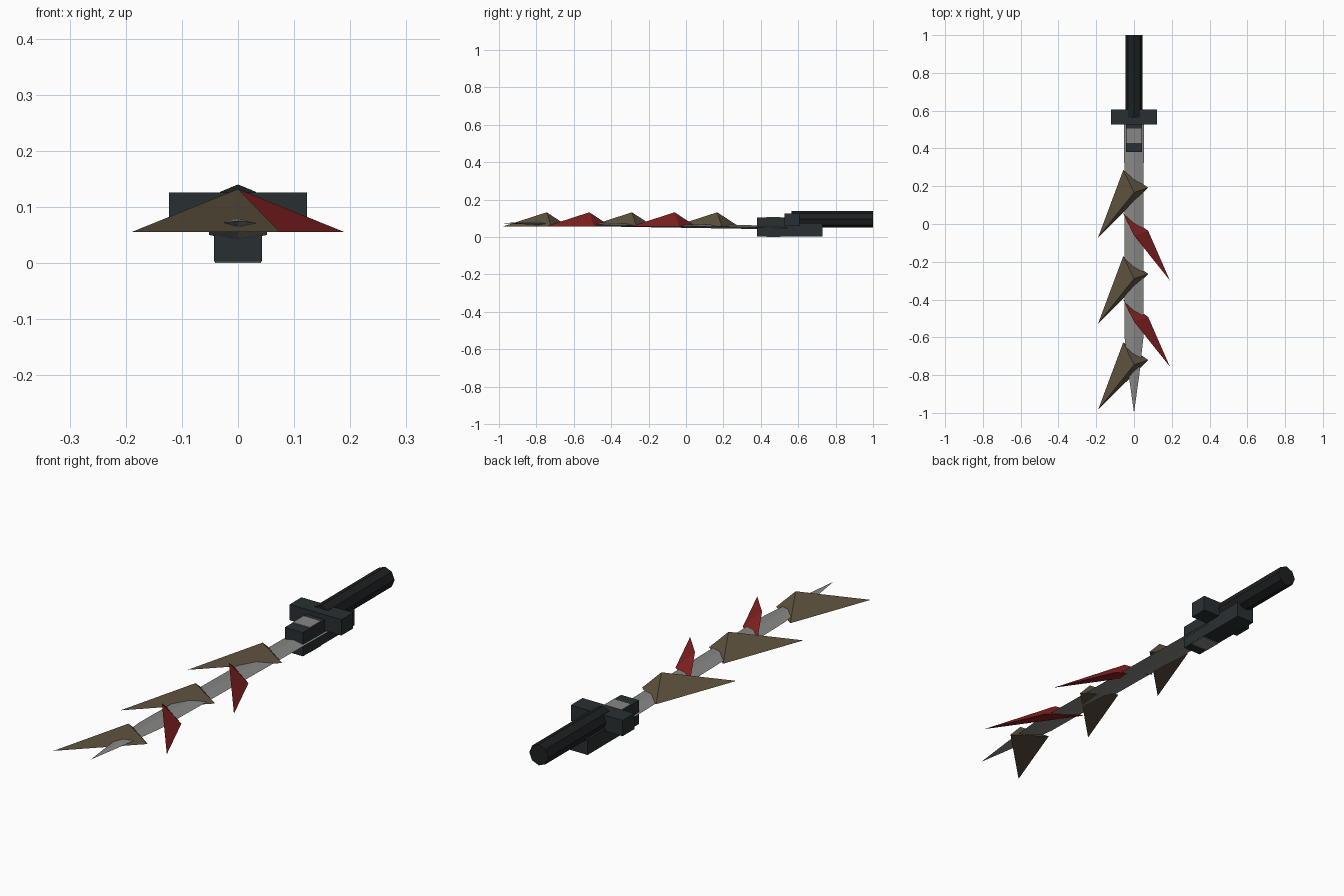
import bpy, bmesh
from math import pi
from mathutils import Matrix

if "Cube" in bpy.data.objects:
    bpy.data.objects.remove(bpy.data.objects["Cube"])


def material(name, rgb):
    m = bpy.data.materials.new(name)
    m.diffuse_color = (*rgb, 1)
    m.use_nodes = True
    m.node_tree.nodes["Principled BSDF"].inputs["Base Color"].default_value = m.diffuse_color
    return m


STEEL = material("steel", (0.24, 0.24, 0.23))
DARK = material("dark_metal", (0.022, 0.029, 0.032))
GRIP = material("grip_black", (0.012, 0.015, 0.016))
BONE = material("bone_brown", (0.11, 0.083, 0.048))
RED = material("blood_red", (0.24, 0.016, 0.016))


def finish(name, bm, mat):
    bmesh.ops.recalc_face_normals(bm, faces=bm.faces)
    me = bpy.data.meshes.new(name)
    bm.to_mesh(me)
    bm.free()
    me.materials.append(mat)
    ob = bpy.data.objects.new(name, me)
    bpy.context.collection.objects.link(ob)
    return ob


def box(name, lo, hi, mat):
    bm = bmesh.new()
    size = [b - a for a, b in zip(lo, hi)]
    mid = [(a + b) / 2 for a, b in zip(lo, hi)]
    bmesh.ops.create_cube(bm, size=1, matrix=Matrix.Translation(mid) @ Matrix.Diagonal((*size, 1)))
    return finish(name, bm, mat)


def spike(name, y, side, mat):
    # four-sided thorn: shared root triangle, tip swept to one side
    bm = bmesh.new()
    pts = [(-0.057, y + 0.118, 0.055), (0.075, y + 0.025, 0.055),
           (side * 0.19, y - 0.238, 0.055), (0, y, 0.132)]
    v = [bm.verts.new(p) for p in pts]
    for a, b, c in ((0, 1, 2), (0, 1, 3), (1, 2, 3), (2, 0, 3)):
        bm.faces.new((v[a], v[b], v[c]))
    return finish(name, bm, mat)


# Blade: diamond cross-sections tapering to a point, rising gently to the tip
bm = bmesh.new()
rings = []
for y, w, z, h in ((0.54, 0.052, 0.050, 0.010), (-0.6, 0.050, 0.068, 0.009),
                   (-0.8, 0.028, 0.072, 0.007)):
    rings.append([bm.verts.new(p) for p in
                  ((-w, y, z), (0, y, z + h), (w, y, z), (0, y, z - h))])
bm.faces.new(rings[0])
for r, s in zip(rings, rings[1:]):
    for i in range(4):
        j = (i + 1) % 4
        bm.faces.new((r[i], r[j], s[j], s[i]))
tip = bm.verts.new((0, -1, 0.075))
for i in range(4):
    bm.faces.new((rings[-1][i], rings[-1][(i + 1) % 4], tip))
finish("blade", bm, STEEL)

# Thorns alternate left and right along the blade
for i in range(5):
    left = i % 2 == 0
    spike(f"thorn_{i + 1}", 0.167 - 0.228 * i, -1 if left else 1, BONE if left else RED)

# Hilt blocks
box("lower_block", (-0.043, 0.38, 0.003), (0.043, 0.73, 0.07), DARK)
box("collar", (-0.043, 0.38, 0.06), (0.043, 0.54, 0.105), DARK)
box("collar_inlay", (-0.041, 0.43, 0), (0.041, 0.505, 0.108), STEEL)
box("crossguard", (-0.123, 0.527, 0.058), (0.123, 0.607, 0.126), DARK)

# Octagonal handle
bm = bmesh.new()
bmesh.ops.create_cone(bm, cap_ends=True, segments=8, radius1=0.045, radius2=0.045, depth=0.435,
                      matrix=Matrix.Translation((0, 0.7825, 0.095)) @ Matrix.Rotation(pi / 2, 4, 'X'))
finish("handle", bm, GRIP)
